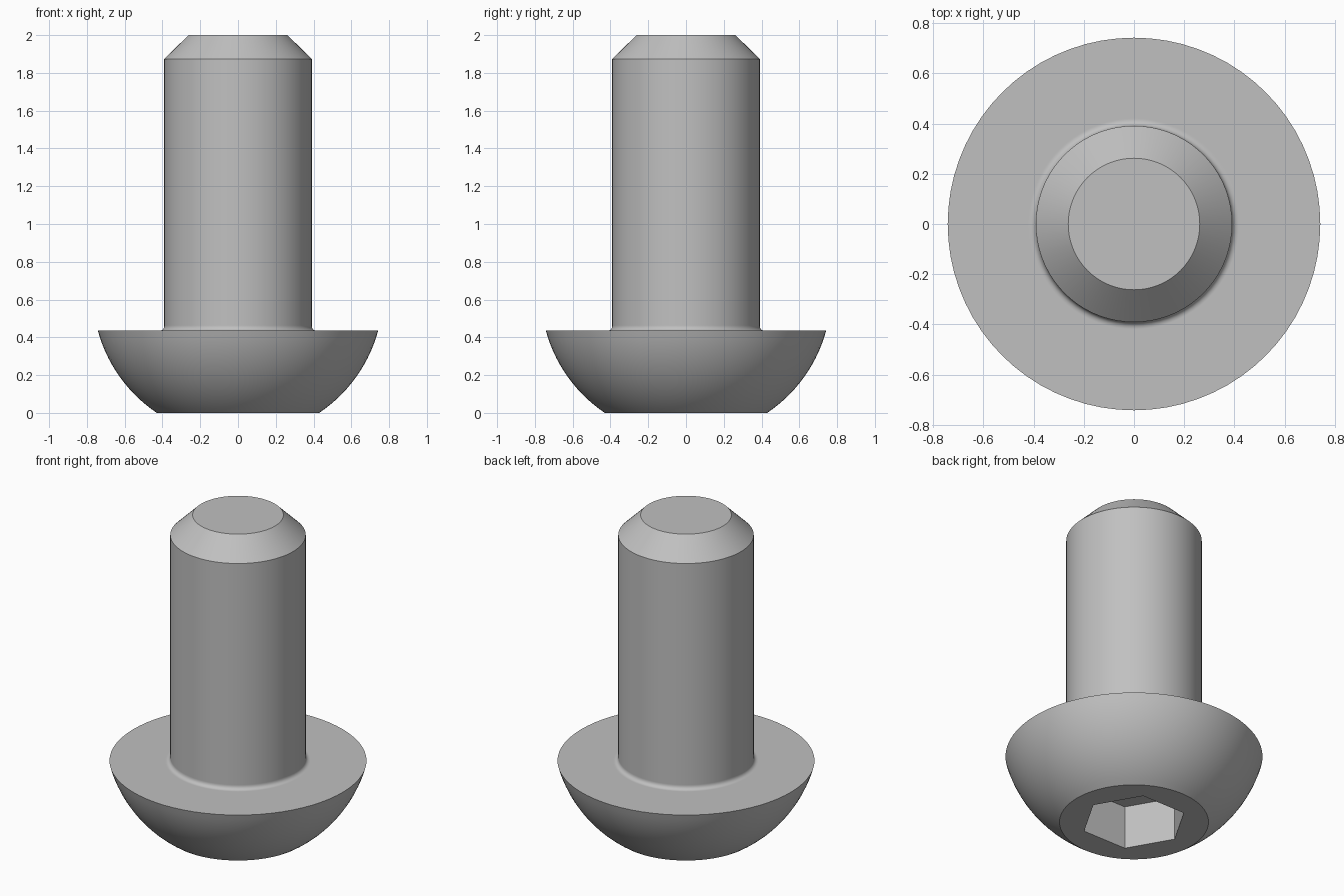
import bpy, bmesh, math
from mathutils import Matrix

SEGMENTS = 72
HEAD_R, HEAD_H, BASE_R = 0.742, 0.435, 0.43
SHANK_R, TIP_R, CHAMFER_Z, TOP_Z = 0.391, 0.262, 1.873, 2.0
FILLET = 0.025
HEX_FLATS, HEX_DEPTH = 0.53, 0.275

if "Cube" in bpy.data.objects:
    bpy.data.objects.remove(bpy.data.objects["Cube"], do_unlink=True)

# Plain steel colour
steel = bpy.data.materials.new("steel_grey")
steel.use_nodes = True
colour = (0.53, 0.53, 0.53, 1)
steel.diffuse_color = colour
steel.node_tree.nodes["Principled BSDF"].inputs["Base Color"].default_value = colour


def make_object(name, bm):
    bmesh.ops.recalc_face_normals(bm, faces=bm.faces)
    mesh = bpy.data.meshes.new(name)
    bm.to_mesh(mesh)
    bm.free()
    mesh.materials.append(steel)
    obj = bpy.data.objects.new(name, mesh)
    bpy.context.collection.objects.link(obj)
    return obj


def arc(cx, cz, radius, start, end, steps):
    angles = [start + (end - start) * i / steps for i in range(steps + 1)]
    return [(cx + radius * math.cos(a), cz + radius * math.sin(a)) for a in angles]


# Domed head: arc of a sphere centred on the axis
centre_z = (HEAD_R**2 + HEAD_H**2 - BASE_R**2) / (2 * HEAD_H)
dome = arc(0, centre_z, math.hypot(BASE_R, centre_z),
           math.atan2(-centre_z, BASE_R), math.atan2(HEAD_H - centre_z, HEAD_R), 14)

# Fillet where the shank meets the head, with a support ring on each side
fillet = arc(SHANK_R + FILLET, HEAD_H + FILLET, FILLET, 1.5 * math.pi, math.pi, 5)
support = 0.004
profile = (dome + [(SHANK_R + FILLET + support, HEAD_H)] + fillet
           + [(SHANK_R, HEAD_H + FILLET + support), (SHANK_R, CHAMFER_Z), (TIP_R, TOP_Z)])

# Revolve the profile and cap both ends
bm = bmesh.new()
rings = []
for r, z in profile:
    rings.append([bm.verts.new((r * math.cos(t), r * math.sin(t), z))
                  for t in (2 * math.pi * i / SEGMENTS for i in range(SEGMENTS))])
for low, high in zip(rings, rings[1:]):
    for i in range(SEGMENTS):
        j = (i + 1) % SEGMENTS
        bm.faces.new((low[i], low[j], high[j], high[i]))
bm.faces.new(rings[0][::-1])
bm.faces.new(rings[-1])
screw = make_object("button_head_screw", bm)

# Hexagonal drive socket cut into the underside
bm = bmesh.new()
hex_r = HEX_FLATS / math.sqrt(3)
bmesh.ops.create_cone(bm, cap_ends=True, segments=6, radius1=hex_r, radius2=hex_r,
                      depth=2 * HEX_DEPTH, matrix=Matrix.Rotation(math.pi / 2, 4, "Z"))
# Point two corners of the hexagon along x
for v in bm.verts:
    a = round((math.atan2(v.co.y, v.co.x) - math.pi / 6) / (math.pi / 3)) * math.pi / 3
    v.co.x, v.co.y = hex_r * math.cos(a), hex_r * math.sin(a)
cutter = make_object("socket_cutter", bm)
cutter.hide_render = True

cut = screw.modifiers.new("socket", "BOOLEAN")
cut.operation = "DIFFERENCE"
cut.solver = "EXACT"
cut.object = cutter

bpy.ops.object.select_all(action="DESELECT")
screw.select_set(True)
bpy.context.view_layer.objects.active = screw
bpy.ops.object.modifier_apply(modifier=cut.name)
bpy.data.objects.remove(cutter, do_unlink=True)
bpy.ops.object.shade_smooth_by_angle(angle=math.radians(30))
